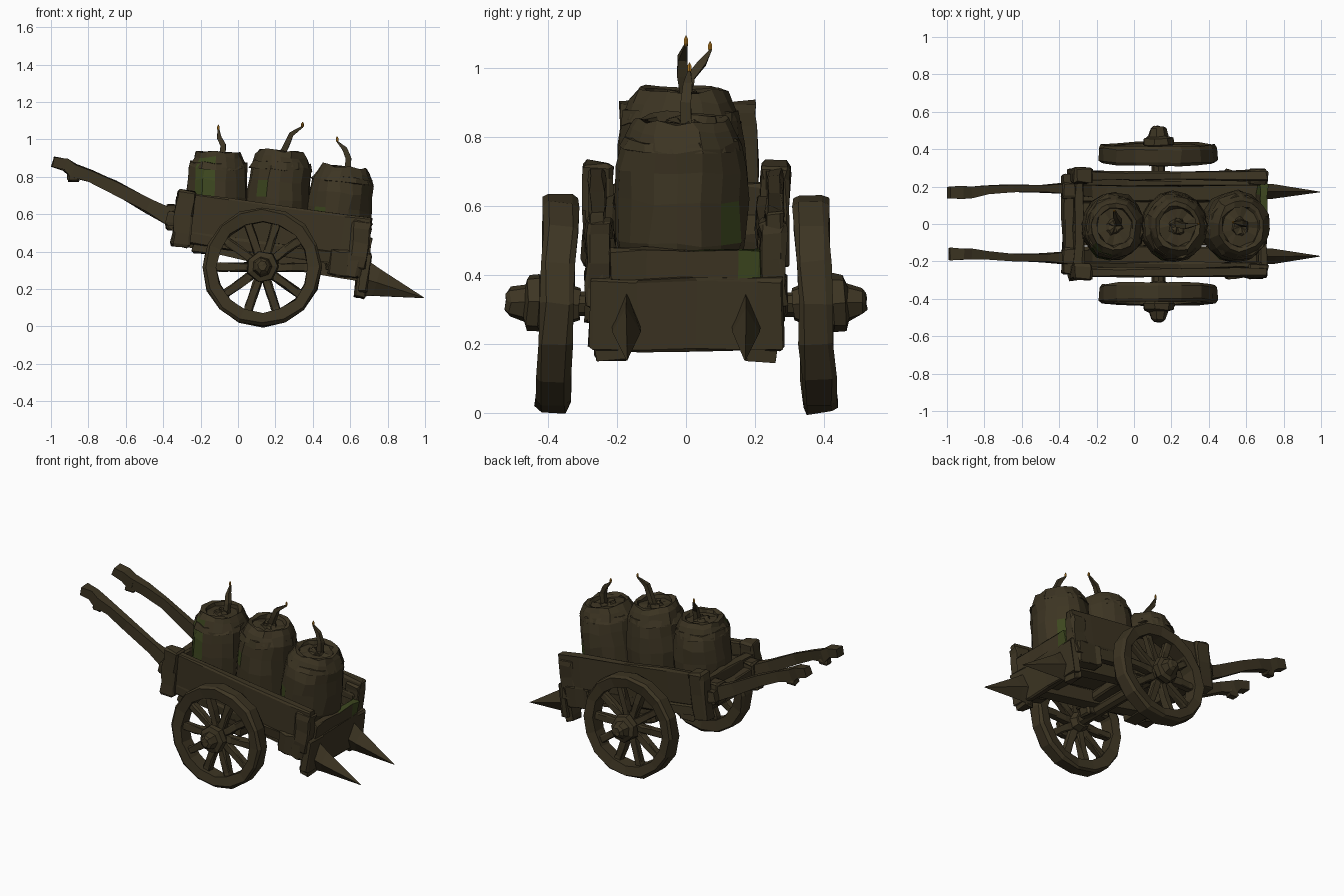
import bpy, bmesh, math, random
from mathutils import Matrix, Vector

random.seed(4)
cube = bpy.data.objects.get("Cube")
if cube:
    bpy.data.objects.remove(cube, do_unlink=True)


def material(name, rgb):
    m = bpy.data.materials.new(name)
    m.use_nodes = True
    m.diffuse_color = (*rgb, 1)
    m.node_tree.nodes["Principled BSDF"].inputs["Base Color"].default_value = (*rgb, 1)
    return m


wood = material("dark_wood", (0.046, 0.035, 0.0165))
moss = material("moss_green", (0.047, 0.064, 0.014))
flame_mat = material("flame_orange", (0.46, 0.20, 0.015))


def finish(bm, name, matrix=Matrix(), rough=0.0, mats=(wood,), rule=None):
    """Roughen, place and link a mesh; rule picks the second material."""
    bmesh.ops.remove_doubles(bm, verts=bm.verts, dist=1e-5)
    for v in bm.verts:
        v.co += Vector([random.uniform(-rough, rough) for _ in range(3)])
    bm.transform(matrix)
    bmesh.ops.recalc_face_normals(bm, faces=bm.faces)
    bm.normal_update()
    if rule:
        for f in bm.faces:
            f.material_index = int(rule(f))
    mesh = bpy.data.meshes.new(name)
    bm.to_mesh(mesh)
    bm.free()
    for m in mats:
        mesh.materials.append(m)
    ob = bpy.data.objects.new(name, mesh)
    bpy.context.collection.objects.link(ob)


def sweep(name, path, rough=0.0, diamond=False):
    """Four-sided bar through (x, y, z, half_y, half_depth) stations."""
    bm = bmesh.new()
    rings = []
    for i, (x, y, z, hy, hd) in enumerate(path):
        a, b = path[max(i - 1, 0)], path[min(i + 1, len(path) - 1)]
        t = Vector((b[0] - a[0], 0, b[2] - a[2])).normalized()
        side, up = Vector((0, hy, 0)), Vector((-t.z, 0, t.x)) * hd
        c = Vector((x, y, z))
        if diamond:
            corners = (side, up, -side, -up)
        else:
            corners = (side + up, up - side, -side - up, side - up)
        rings.append([bm.verts.new(c + k) for k in corners])
    for p, q in zip(rings, rings[1:]):
        for k in range(4):
            bm.faces.new((p[k], p[k - 1], q[k - 1], q[k]))
    bm.faces.new(rings[0])
    bm.faces.new(rings[-1][::-1])
    finish(bm, name, rough=rough)


def board(name, lo, hi, matrix=Matrix(), rough=0.007, **kw):
    """Hand-hewn plank: a box cut across its long side, bevelled and roughened."""
    bm = bmesh.new()
    size = Vector(hi) - Vector(lo)
    mid = (Vector(hi) + Vector(lo)) / 2
    bmesh.ops.create_cube(bm, size=1)
    axis = max(range(3), key=lambda i: size[i])
    for cut in (-0.25, 0.05, 0.36):
        n = Vector((0, 0, 0))
        n[axis] = 1
        bmesh.ops.bisect_plane(bm, geom=bm.verts[:] + bm.edges[:] + bm.faces[:],
                               plane_co=n * cut, plane_no=n)
    bmesh.ops.scale(bm, vec=size, verts=bm.verts)
    edges = [e for e in bm.edges if len(e.link_faces) == 2 and e.calc_face_angle(0) > 1]
    bmesh.ops.bevel(bm, geom=edges, offset=min(size) * 0.12, segments=1, affect='EDGES')
    bmesh.ops.translate(bm, vec=mid, verts=bm.verts)
    finish(bm, name, matrix, rough, **kw)


def lathe(name, profile, sides, matrix=Matrix(), rough=0.0, closed=False, **kw):
    """Turn (radius, height) points about local z."""
    bm = bmesh.new()
    rings = []
    for r, h in profile:
        rings.append([bm.verts.new((r * math.cos(k * math.tau / sides),
                                    r * math.sin(k * math.tau / sides), h)) for k in range(sides)])
    pairs = list(zip(rings, rings[1:])) + ([(rings[-1], rings[0])] if closed else [])
    for p, q in pairs:
        for k in range(sides):
            bm.faces.new((p[k - 1], p[k], q[k], q[k - 1]))
    finish(bm, name, matrix, rough, **kw)


def lip_moss(f):
    """Moss hangs at one end of the tail lip and creeps along its top."""
    y = f.calc_center_median().y
    return 0.15 < y < 0.22 or (0.02 < y < 0.15 and f.normal.z > 0.8)


# Cart body, sloping down towards the spikes
body = Matrix.Translation((0.18, 0, 0.40)) @ Matrix.Rotation(math.radians(7.8), 4, 'Y')
for k in range(4):
    y = -0.235 + k * 0.1185
    board("floor_plank", (-0.49, y, 0.0), (0.50, y + 0.116, 0.05), body, 0.004)
for x in (-0.42, -0.06, 0.30):
    board("floor_crossbeam", (x, -0.27, -0.06), (x + 0.10, 0.27, 0.0), body)
board("end_board", (-0.53, -0.23, 0.02), (-0.48, 0.23, 0.20), body)
board("end_rail", (-0.58, -0.27, 0.07), (-0.52, 0.27, 0.14), body)
board("tail_lip", (0.475, -0.22, 0.05), (0.52, 0.215, 0.145), body, mats=(wood, moss), rule=lip_moss)
board("tail_board", (0.485, -0.28, -0.15), (0.53, 0.28, 0.06), body)

for s, side in ((1, "left"), (-1, "right")):
    def side_board(part, x0, x1, y0, y1, z0, z1):
        ys = sorted((s * y0, s * y1))
        board(side + "_" + part, (x0, ys[0], z0), (x1, ys[1], z1), body)

    side_board("wall", -0.53, 0.505, 0.235, 0.28, 0.045, 0.25)
    side_board("sill", -0.50, 0.50, 0.22, 0.28, -0.02, 0.045)
    side_board("inner_rail", -0.48, 0.48, 0.205, 0.235, 0.13, 0.17)
    side_board("end_post", -0.54, -0.44, 0.215, 0.30, -0.04, 0.26)
    side_board("tail_post", 0.41, 0.51, 0.215, 0.29, -0.03, 0.225)
    side_board("tail_bracket", 0.31, 0.49, 0.21, 0.29, -0.08, 0.06)
    side_board("tail_foot", 0.47, 0.525, 0.17, 0.265, -0.18, -0.02)
    side_board("axle_block", -0.12, 0.04, 0.17, 0.26, -0.12, 0.0)

    # Pulling shaft, running under the floor, with a raised grip
    w = 0.165 * s + 0.005
    sweep(side + "_shaft", [
        (-0.99, w, 0.880, 0.030, 0.027), (-0.92, w, 0.865, 0.032, 0.032),
        (-0.88, w, 0.835, 0.028, 0.036), (-0.79, w + 0.01 * s, 0.805, 0.022, 0.030),
        (-0.66, w + 0.02 * s, 0.745, 0.020, 0.034), (-0.48, w + 0.02 * s, 0.645, 0.022, 0.036),
        (-0.36, w + 0.02 * s, 0.585, 0.030, 0.045), (-0.24, w + 0.01 * s, 0.47, 0.035, 0.05),
        (0.20, w, 0.36, 0.035, 0.04), (0.66, w, 0.29, 0.035, 0.045)], rough=0.005)
    board(side + "_grip_lug", (-0.91, w - 0.025, 0.775), (-0.85, w + 0.025, 0.84), rough=0.005)
    board(side + "_shaft_clamp", (-0.385, w + 0.01 * s - 0.04, 0.52),
          (-0.29, w + 0.01 * s + 0.04, 0.655))

    # Ramming spike
    sweep(side + "_spike", [(0.67, 0.173 * s, 0.255, 0.043, 0.100),
                            (0.74, 0.173 * s, 0.235, 0.040, 0.075),
                            (0.995, 0.172 * s, 0.152, 0.002, 0.002)], diamond=True, rough=0.002)

    # Wheel, leaning slightly outward at the ground
    wheel = (Matrix.Translation((0.13, 0.375 * s, 0.317))
             @ Matrix.Rotation(-s * math.radians(87.5), 4, 'X'))
    lathe(side + "_wheel_rim", [(0.245, -0.042), (0.304, -0.050), (0.318, -0.035), (0.318, 0.035),
                                (0.304, 0.050), (0.245, 0.042)],
          16, wheel, 0.005, closed=True)
    for k in range(10):
        turn = wheel @ Matrix.Rotation(k * math.tau / 10, 4, 'Z')
        board(side + "_spoke", (0.04, -0.022, -0.022), (0.255, 0.022, 0.022), turn, 0.004)
    lathe(side + "_hub", [(0, -0.065), (0.05, -0.065), (0.062, -0.03), (0.068, 0.035),
                          (0.088, 0.05), (0.082, 0.085), (0.055, 0.095), (0.042, 0.135),
                          (0.026, 0.148), (0, 0.148)],
          7, wheel, 0.004)

lathe("axle", [(0, -0.4), (0.036, -0.4), (0.036, 0.4), (0, 0.4)], 8,
      Matrix.Translation((0.13, 0, 0.315)) @ Matrix.Rotation(math.pi / 2, 4, 'X'), 0.003)

# Powder barrels, a little broader across the cart:
# foot, height, tilt, girth, mossy directions and moss height range
profile = [(0, 0), (0.140, 0), (0.160, 0.10), (0.173, 0.24), (0.174, 0.50), (0.168, 0.68),
           (0.160, 0.83), (0.140, 0.94), (0.122, 1.0), (0.102, 0.99), (0.095, 0.95),
           (0.045, 0.955), (0.035, 0.985), (0, 0.985)]
barrels = [((-0.12, 0.462), 0.47, 2, 0.97, (225, 250), 0.3, 0.9),
           ((0.197, 0.425), 0.515, 4, 1.0, (246,), 0.5, 0.68),
           ((0.515, 0.40), 0.458, 7, 1.02, (48, 240), 0.2, 0.5)]
for (x, z), height, tilt, girth, streaks, low, high in barrels:
    upright = (Matrix.Translation((x, -0.014, z)) @ Matrix.Rotation(math.radians(tilt), 4, 'Y')
               @ Matrix.Diagonal((1, 1.08, 1, 1)))
    place = upright @ Matrix.Rotation(random.uniform(0, 0.4), 4, 'Z')
    to_local = upright.inverted()

    def mossy(f):
        c = to_local @ f.calc_center_median()
        if not low < c.z / height < high:
            return False
        angle = math.degrees(math.atan2(c.y, c.x))
        return any(abs((angle - a + 180) % 360 - 180) < 11.5 for a in streaks)

    lathe("barrel", [(r * girth, h * height) for r, h in profile], 16, place, 0.008,
          mats=(wood, moss), rule=mossy)
    # Ragged hoop under the rim
    lathe("barrel_hoop", [(0.150 * girth, 0.81 * height), (0.166 * girth, 0.81 * height),
                          (0.154 * girth, 0.88 * height), (0.140 * girth, 0.88 * height)],
          13, place, 0.008, closed=True)

# Fuses with small flames
fuses = [[(-0.085, 0, 0.90), (-0.08, 0.01, 0.97), (-0.10, 0.045, 1.01), (-0.105, 0.07, 1.052)],
         [(0.235, 0, 0.92), (0.265, -0.01, 0.98), (0.285, -0.01, 1.03), (0.345, 0, 1.068)],
         [(0.585, 0, 0.83), (0.59, 0, 0.90), (0.57, 0.005, 0.95), (0.53, 0.01, 0.99)]]
for points in fuses:
    widths = (0.017, 0.015, 0.013, 0.004)
    sweep("fuse", [(*p, w, w) for p, w in zip(points, widths)], rough=0.002)
    lathe("flame", [(0, -0.008), (0.007, 0.003), (0.007, 0.016), (0, 0.028)], 6,
          Matrix.Translation(points[-1]), mats=(flame_mat,))
